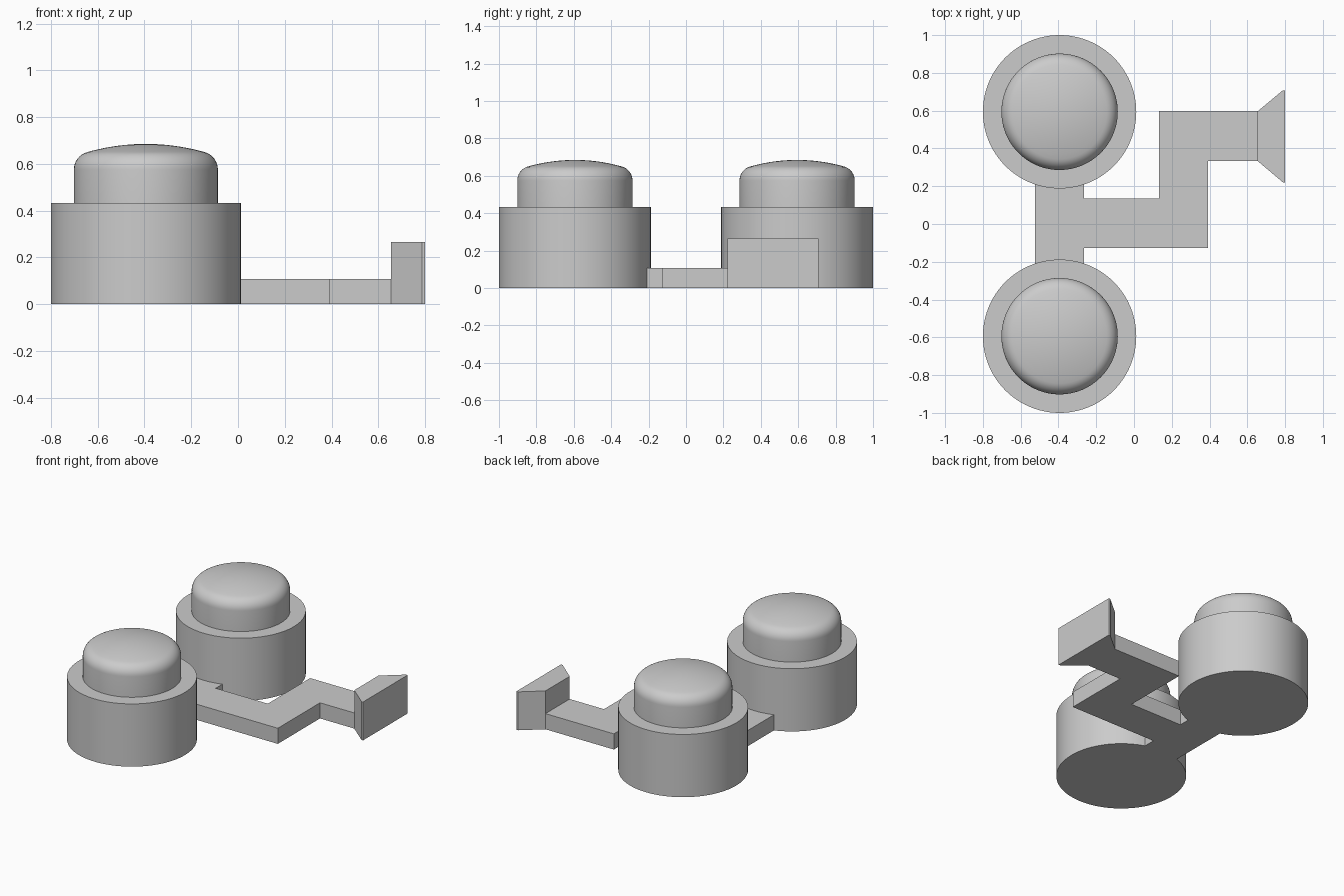
import bpy, bmesh, math

cube = bpy.data.objects.get("Cube")
if cube:
    bpy.data.objects.remove(cube, do_unlink=True)

grey = bpy.data.materials.new("plain grey")
grey.use_nodes = True
grey.diffuse_color = (0.6, 0.6, 0.6, 1)
grey.node_tree.nodes["Principled BSDF"].inputs["Base Color"].default_value = (0.6, 0.6, 0.6, 1)


def finish(bm, name, smooth=False):
    bmesh.ops.recalc_face_normals(bm, faces=bm.faces)
    mesh = bpy.data.meshes.new(name)
    bm.to_mesh(mesh)
    bm.free()
    mesh.materials.append(grey)
    obj = bpy.data.objects.new(name, mesh)
    bpy.context.collection.objects.link(obj)
    if smooth:
        bpy.ops.object.select_all(action='DESELECT')
        obj.select_set(True)
        bpy.context.view_layer.objects.active = obj
        bpy.ops.object.shade_smooth_by_angle(angle=math.radians(35))
    return obj


def prism(name, outline, height):
    """Extrude a flat outline up from the ground."""
    bm = bmesh.new()
    face = bm.faces.new([bm.verts.new((x, y, 0)) for x, y in outline])
    top = bmesh.ops.extrude_face_region(bm, geom=[face])["geom"]
    bmesh.ops.translate(bm, vec=(0, 0, height),
                        verts=[v for v in top if isinstance(v, bmesh.types.BMVert)])
    return finish(bm, name)


def lathe(name, profile, location, steps=96):
    """Spin a radius/height profile around the vertical axis."""
    bm = bmesh.new()
    verts = [bm.verts.new((r, 0, z)) for r, z in profile]
    edges = [bm.edges.new(pair) for pair in zip(verts, verts[1:])]
    bmesh.ops.spin(bm, geom=verts + edges, cent=(0, 0, 0), axis=(0, 0, 1),
                   angle=math.tau, steps=steps)
    bmesh.ops.remove_doubles(bm, verts=bm.verts, dist=0.0005)
    obj = finish(bm, name, smooth=True)
    obj.location = location
    return obj


# Profiles: wide drum, and a narrower cap with rounded shoulder and shallow crown
BASE_R, BASE_H = 0.406, 0.433
CAP_R, CAP_TOP = 0.308, 0.685
drum = [(0, 0), (BASE_R, 0), (BASE_R, BASE_H), (0, BASE_H)]
cap = [(0, BASE_H), (CAP_R, BASE_H)]
for i in range(9):
    a = math.radians(75) * i / 8
    cap.append((CAP_R - 0.078 + 0.078 * math.cos(a), 0.575 + 0.078 * math.sin(a)))
edge_r, edge_z = cap[-1]
for i in range(1, 11):
    t = 1 - i / 10
    cap.append((edge_r * t, CAP_TOP - (CAP_TOP - edge_z) * t * t))

# Twin drums with caps
for side, y in (("front", -0.594), ("back", 0.594)):
    lathe(side + "_drum", drum, (-0.394, y, 0))
    lathe(side + "_cap", cap, (-0.394, y, 0))

# Cross bar joining the drums and the stepped arm leading off it
prism("connecting_arm", [
    (-0.525, -0.25), (-0.265, -0.25), (-0.265, -0.127), (0.393, -0.127),
    (0.393, 0.333), (0.655, 0.333), (0.655, 0.597), (0.133, 0.597),
    (0.133, 0.135), (-0.265, 0.135), (-0.265, 0.25), (-0.525, 0.25)], 0.108)

# Flared end plate
prism("flared_end", [
    (0.655, 0.333), (0.788, 0.221), (0.8, 0.221),
    (0.8, 0.708), (0.788, 0.708), (0.655, 0.597)], 0.265)
